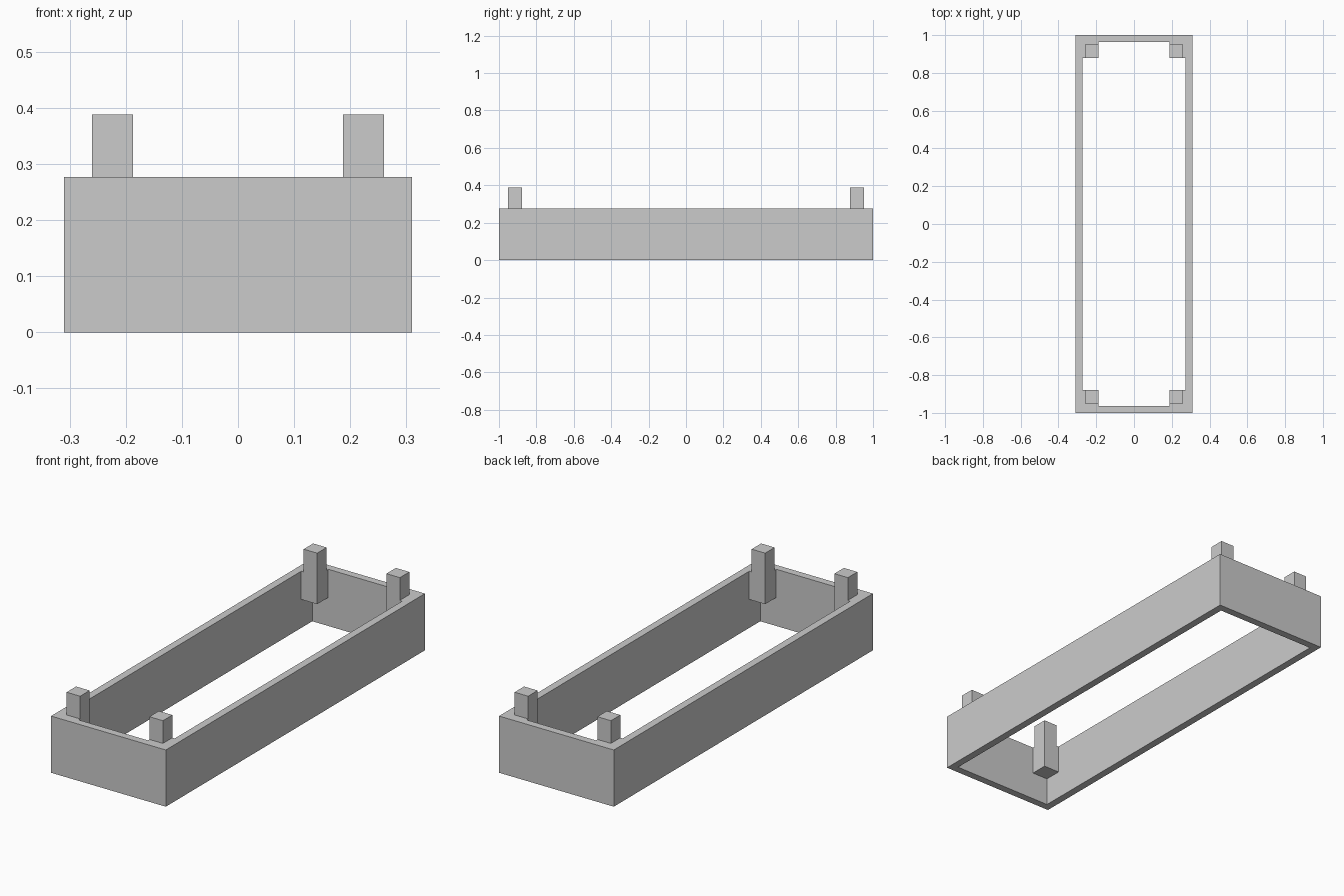
import bpy
import bmesh
from mathutils import Matrix, Vector

cube = bpy.data.objects.get("Cube")
if cube:
    bpy.data.objects.remove(cube, do_unlink=True)

HALF_X, HALF_Y, WALL = 0.31, 1.0, 0.037
RIM_Z, FOOT_Z, PEG_Z = 0.277, 0.139, 0.388
POST_X, POST_Y = 0.187, 0.878      # inner faces of the posts
PEG = 0.073                        # width of the peg above the rim

grey = bpy.data.materials.new("light grey")
grey.use_nodes = True
grey.diffuse_color = (0.6, 0.6, 0.6, 1)
grey.node_tree.nodes["Principled BSDF"].inputs["Base Color"].default_value = grey.diffuse_color


def finish(bm, name):
    bmesh.ops.recalc_face_normals(bm, faces=bm.faces)
    mesh = bpy.data.meshes.new(name)
    bm.to_mesh(mesh)
    bm.free()
    mesh.materials.append(grey)
    obj = bpy.data.objects.new(name, mesh)
    bpy.context.collection.objects.link(obj)


# Open rectangular frame: a wall section at each mitred corner, joined in a ring
bm = bmesh.new()
sections = []
for sx, sy in ((-1, -1), (1, -1), (1, 1), (-1, 1)):
    profile = ((0, 0), (0, RIM_Z), (WALL, RIM_Z), (WALL, 0))
    sections.append([bm.verts.new((sx * (HALF_X - d), sy * (HALF_Y - d), z))
                     for d, z in profile])
for i, a in enumerate(sections):
    b = sections[i - 1]
    for j in range(len(a)):
        bm.faces.new((a[j - 1], a[j], b[j], b[j - 1]))
finish(bm, "frame")


# Corner posts: a block against both walls, with a narrower peg above the rim
def corner_post(name, sx, sy):
    low = Vector((POST_X, POST_Y, FOOT_Z))
    high = Vector((HALF_X - WALL, HALF_Y - WALL, RIM_Z))
    bm = bmesh.new()
    bmesh.ops.create_cube(bm, size=1, matrix=Matrix.Translation((low + high) / 2)
                          @ Matrix.Diagonal((*(high - low), 1)))
    for axis in (0, 1):
        point, normal = Vector(), Vector()
        point[axis] = low[axis] + PEG
        normal[axis] = 1
        bmesh.ops.bisect_plane(bm, geom=bm.verts[:] + bm.edges[:] + bm.faces[:],
                               plane_co=point, plane_no=normal)
    bm.normal_update()
    peg = [f for f in bm.faces if f.normal.z > 0.9
           and f.calc_center_median().x < low.x + PEG
           and f.calc_center_median().y < low.y + PEG]
    raised = bmesh.ops.extrude_face_region(bm, geom=peg)["geom"]
    bmesh.ops.translate(bm, vec=(0, 0, PEG_Z - RIM_Z),
                        verts=[g for g in raised if isinstance(g, bmesh.types.BMVert)])
    bmesh.ops.delete(bm, geom=[f for f in peg if f.is_valid], context="FACES_ONLY")
    bmesh.ops.scale(bm, verts=bm.verts, vec=(sx, sy, 1))
    finish(bm, name)


for y_name, sy in (("front", -1), ("back", 1)):
    for x_name, sx in (("left", 1), ("right", -1)):
        corner_post(f"{y_name}_{x_name}_post", sx, sy)
